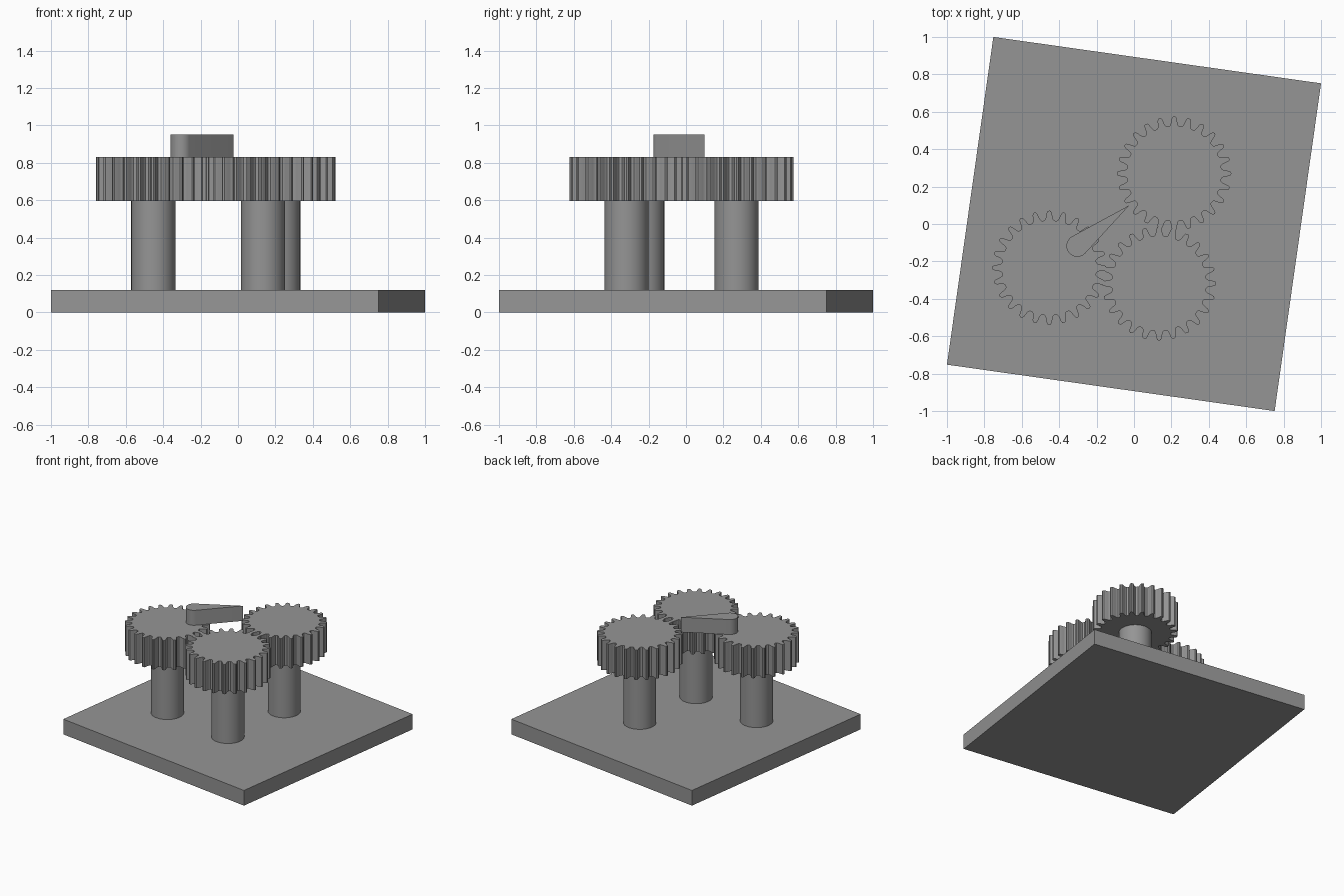
import bpy, bmesh, math
from mathutils import Vector

if "Cube" in bpy.data.objects:
    bpy.data.objects.remove(bpy.data.objects["Cube"])

grey = bpy.data.materials.new("plain_grey")
grey.diffuse_color = (0.30, 0.30, 0.30, 1)
grey.use_nodes = True
grey.node_tree.nodes["Principled BSDF"].inputs["Base Color"].default_value = grey.diffuse_color


def prism(name, outline, z0, z1, smooth=None):
    """Extrude a counter-clockwise outline from z0 to z1."""
    bm = bmesh.new()
    base = bm.faces.new([bm.verts.new((x, y, z0)) for x, y in outline])
    top = bmesh.ops.extrude_face_region(bm, geom=[base], use_keep_orig=True)["geom"]
    for v in top:
        if isinstance(v, bmesh.types.BMVert):
            v.co.z = z1
    bmesh.ops.recalc_face_normals(bm, faces=bm.faces)
    mesh = bpy.data.meshes.new(name)
    bm.to_mesh(mesh)
    bm.free()
    mesh.materials.append(grey)
    ob = bpy.data.objects.new(name, mesh)
    bpy.context.collection.objects.link(ob)
    if smooth:
        bpy.context.view_layer.objects.active = ob
        ob.select_set(True)
        bpy.ops.object.shade_smooth_by_angle(angle=math.radians(smooth))
        ob.select_set(False)
    return ob


def arc(c, r, a0, a1, n):
    return [(c[0] + r * math.cos(a0 + (a1 - a0) * i / n),
             c[1] + r * math.sin(a0 + (a1 - a0) * i / n)) for i in range(n + 1)]


# Tooth outline: (fraction of the tooth pitch, radius)
TOOTH = [(-0.5, 0.253), (-0.38, 0.254), (-0.30, 0.260), (-0.24, 0.272),
         (-0.18, 0.292), (-0.12, 0.302), (0, 0.306), (0.12, 0.302),
         (0.18, 0.292), (0.24, 0.272), (0.30, 0.260), (0.38, 0.254)]
TEETH = 24


def gear_outline(c, phase):
    pitch = math.tau / TEETH
    return [(c[0] + r * math.cos(phase + (k + f) * pitch),
             c[1] + r * math.sin(phase + (k + f) * pitch))
            for k in range(TEETH) for f, r in TOOTH]


# Square base plate, slightly turned
prism("base_plate", [(-1, -0.752), (0.752, -1), (1, 0.752), (-0.752, 1)], 0, 0.12)

# Three meshing gears on posts
for side, c, phase in (("left", (-0.453, -0.234), 0.0),
                       ("front", (0.134, -0.318), 0.0),
                       ("back", (0.215, 0.270), 0.0)):
    prism(side + "_post", arc(c, 0.118, 0, math.tau, 64)[:-1], 0.12, 0.596, 30)
    prism(side + "_gear", gear_outline(c, phase), 0.596, 0.832, 30)

# Pointer: round heel with straight sides tangent to it, meeting at the tip
heel, tip, r = Vector((-0.303, -0.117)), Vector((-0.025, 0.1)), 0.058
d = tip - heel
aim, spread = math.atan2(d.y, d.x), math.acos(r / d.length)
prism("pointer", [tuple(tip)] + arc(heel, r, aim + spread, aim + math.tau - spread, 24),
      0.832, 0.95, 30)
